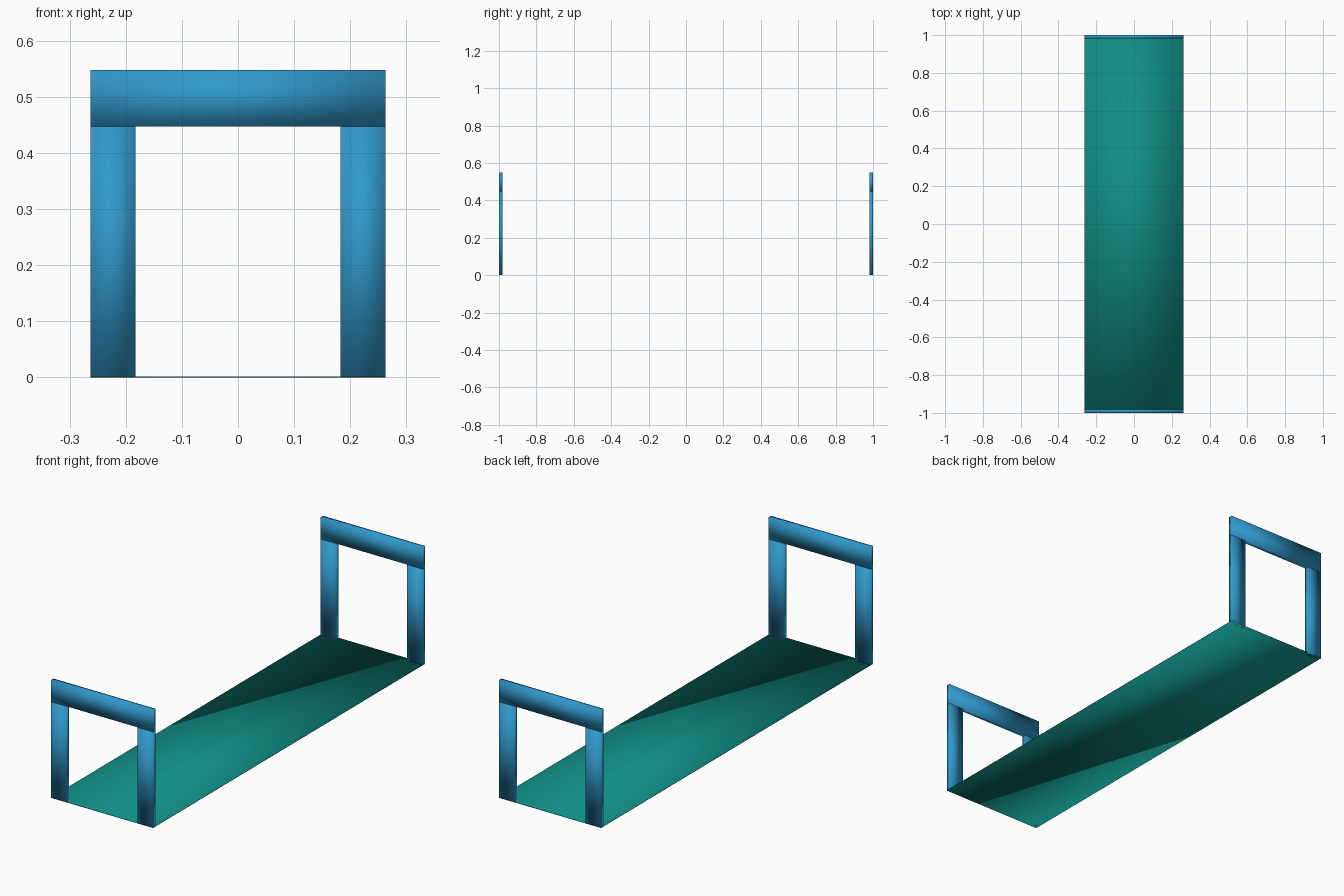
import bpy

if "Cube" in bpy.data.objects:
    bpy.data.objects.remove(bpy.data.objects["Cube"])


def material(name, color):
    m = bpy.data.materials.new(name)
    m.diffuse_color = (*color, 1.0)
    m.use_nodes = True
    m.node_tree.nodes["Principled BSDF"].inputs["Base Color"].default_value = m.diffuse_color
    return m


blue = material("blue", (0.030, 0.32, 0.61))
teal = material("teal", (0.005, 0.27, 0.235))


def box(name, lo, hi, mat):
    """Softly shaded box between two opposite corners."""
    centre = [(a + b) / 2 for a, b in zip(lo, hi)]
    size = [b - a for a, b in zip(lo, hi)]
    bpy.ops.mesh.primitive_cube_add(size=1, location=centre)
    ob = bpy.context.object
    ob.name = name
    ob.scale = size
    bpy.ops.object.transform_apply(location=False, rotation=False, scale=True)
    ob.data.materials.append(mat)
    bpy.ops.object.shade_smooth()
    return ob


W = 0.263       # half width
POST = 0.08     # post width
T = 0.018       # frame thickness
BEAM_Z, TOP = 0.447, 0.548

# Thin floor panel
box("floor_panel", (-W, -1, 0), (W, 1, 0.002), teal)

# End frames: two posts and a top beam at each end
for end, y0 in (("front", -1.0), ("back", 1.0 - T)):
    for side, x0 in (("left", -W), ("right", W - POST)):
        box(f"{end}_{side}_post", (x0, y0, 0), (x0 + POST, y0 + T, BEAM_Z), blue)
    box(f"{end}_top_beam", (-W, y0, BEAM_Z), (W, y0 + T, TOP), blue)
